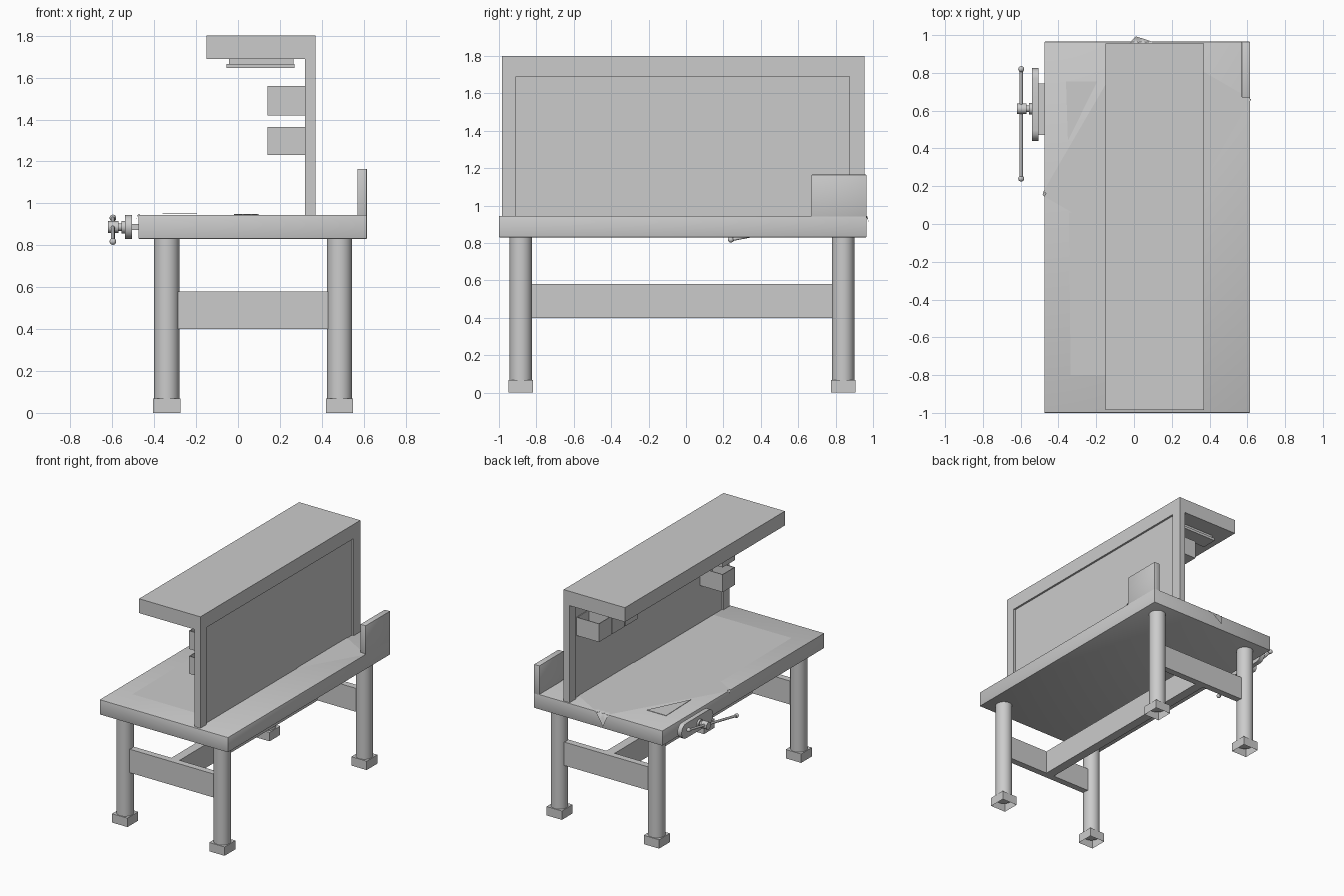
import bpy, bmesh, math
from mathutils import Vector

if "Cube" in bpy.data.objects:
    bpy.data.objects.remove(bpy.data.objects["Cube"])


def make(name, bm, smooth=False):
    bmesh.ops.recalc_face_normals(bm, faces=bm.faces)
    me = bpy.data.meshes.new(name)
    bm.to_mesh(me)
    bm.free()
    ob = bpy.data.objects.new(name, me)
    bpy.context.collection.objects.link(ob)
    if smooth:
        bpy.context.view_layer.objects.active = ob
        bpy.ops.object.select_all(action='DESELECT')
        ob.select_set(True)
        bpy.ops.object.shade_smooth_by_angle(angle=math.radians(35))
    return ob


def box(name, x, y, z, bevel=0.0, open_dir=None):
    """Box from ranges; open_dir removes the face pointing that way."""
    bm = bmesh.new()
    bmesh.ops.create_cube(bm, size=1)
    for v in bm.verts:
        v.co = Vector([r[0] + (c + .5) * (r[1] - r[0]) for c, r in zip(v.co, (x, y, z))])
    if open_dir:
        d = Vector(open_dir)
        bm.normal_update()
        bmesh.ops.delete(bm, geom=[f for f in bm.faces if f.normal.dot(d) > .9], context='FACES')
    if bevel:
        bmesh.ops.bevel(bm, geom=bm.edges[:], offset=bevel, segments=2, affect='EDGES', profile=.5)
    return make(name, bm, bool(bevel))


def rod(name, a, b, r, sides=24):
    a, b = Vector(a), Vector(b)
    bm = bmesh.new()
    bmesh.ops.create_cone(bm, cap_ends=True, segments=sides, radius1=r, radius2=r, depth=(b - a).length)
    ob = make(name, bm, True)
    ob.rotation_euler = (b - a).to_track_quat('Z', 'Y').to_euler()
    ob.location = (a + b) / 2
    return ob


def ball(name, p, r):
    bm = bmesh.new()
    bmesh.ops.create_uvsphere(bm, u_segments=16, v_segments=10, radius=r)
    make(name, bm, True).location = p


def prism(name, pts, axis, lo, hi, smooth=False):
    """Extrude a 2D profile along an axis (0 = x, 1 = y, 2 = z)."""
    bm = bmesh.new()
    vs = []
    for p in pts:
        c = list(p)
        c.insert(axis, lo)
        vs.append(bm.verts.new(c))
    f = bm.faces.new(vs)
    r = bmesh.ops.extrude_face_region(bm, geom=[f])
    d = Vector((0, 0, 0))
    d[axis] = hi - lo
    for v in r['geom']:
        if isinstance(v, bmesh.types.BMVert):
            v.co += d
    return make(name, bm, smooth)


def sheet(name, corner, u, v, z, nu=40, nv=50):
    """Paper lying on the top, drooping where it passes the table edge."""
    bm = bmesh.new()
    grid = []
    for j in range(nv + 1):
        row = []
        for i in range(nu + 1):
            x = corner[0] + u[0] * i / nu + v[0] * j / nv
            y = corner[1] + u[1] * i / nu + v[1] * j / nv
            zz = z
            oy, ox = max(0, y - .967), max(0, -.477 - x)
            if oy:
                y, zz = .967 + oy * .55, z - oy * 1.9
            if ox:
                x, zz = -.477 - ox * .5, z - ox * 1.6
            row.append(bm.verts.new((x, y, zz)))
        grid.append(row)
    for j in range(nv):
        for i in range(nu):
            bm.faces.new((grid[j][i], grid[j][i + 1], grid[j + 1][i + 1], grid[j + 1][i]))
    make(name, bm, True)


# Table top and corner board
box("table_top", (-.475, .615), (-1, .965), (.83, .945), .004)
box("corner_board", (.57, .615), (.67, .965), (.94, 1.165), .003)

# Legs with hollow square feet
for x in (-.34, .485):
    for y in (-.883, .84):
        rod("leg", (x, y, .05), (x, y, .835), .06, 32)
        box("foot", (x - .065, x + .065), (y - .065, y + .065), (0, .068), open_dir=(0, 0, -1))

# Stretchers
for y in (-.883, .84):
    box("end_stretcher", (-.30, .445), (y - .025, y + .025), (.40, .58))
box("long_stretcher", (.035, .105), (-.86, .82), (.40, .58))

# Back wall: frame posts, recessed panel, overhead canopy
box("post_front", (.32, .37), (-.985, -.91), (.945, 1.69))
box("post_rear", (.32, .37), (.875, .955), (.945, 1.69))
box("back_panel", (.332, .355), (-.91, .875), (.945, 1.69))
box("canopy", (-.15, .37), (-.985, .955), (1.69, 1.80))

# Lights under the canopy
for k in range(4):
    y = .78 - k * .53
    box("lamp_base", (-.043, .265), (y - .045, y + .045), (1.665, 1.692))
    box("lamp_cover", (-.055, .27), (y - .06, y + .06), (1.645, 1.665))

# Open bins hung on the panel
def bin_box(y, z):
    ob = box("bin", (.14, .332), (y - .075, y + .075), z, open_dir=(0, 0, 1))
    m = ob.modifiers.new("wall", 'SOLIDIFY')
    m.thickness, m.offset = .008, -1

for y in (.78, .62, .46, -.72):
    bin_box(y, (1.42, 1.56))
bin_box(-.72, (1.23, 1.365))

# Paper sheets and set square
sheet("drawing_sheet", (.12, -.20), (-.61, .355), (.50, .86), .949)
sheet("plain_sheet", (-.335, -.80), (.66, 0), (-.01, .86), .947)
prism("set_square", [(-.36, .755), (-.195, .755), (-.35, .44)], 2, .949, .952)

# Vise: jaws, screw, hub and sliding handle
jaw = []
for cy, a0 in ((.77, -90), (.495, 90)):
    for k in range(9):
        a = math.radians(a0 + k * 22.5)
        jaw.append((cy + .055 * math.cos(a), .888 + .057 * math.sin(a)))
ob = prism("vise_jaw", jaw, 0, -.54, -.505, True)
bpy.context.view_layer.objects.active = ob
ob.select_set(True)
bpy.ops.object.shade_smooth_by_angle(angle=math.radians(35))
box("vise_back_jaw", (-.505, -.47), (.47, .745), (.872, .902))
rod("vise_screw", (-.58, .61, .887), (-.53, .61, .887), .018)
rod("vise_collar", (-.555, .61, .887), (-.535, .61, .887), .03)
rod("vise_hub", (-.62, .61, .887), (-.57, .61, .887), .028)
ends = [(-.597, .24, .818), (-.597, .82, .930)]
rod("vise_handle", ends[0], ends[1], .009, 16)
for e in ends:
    ball("handle_knob", e, .016)
